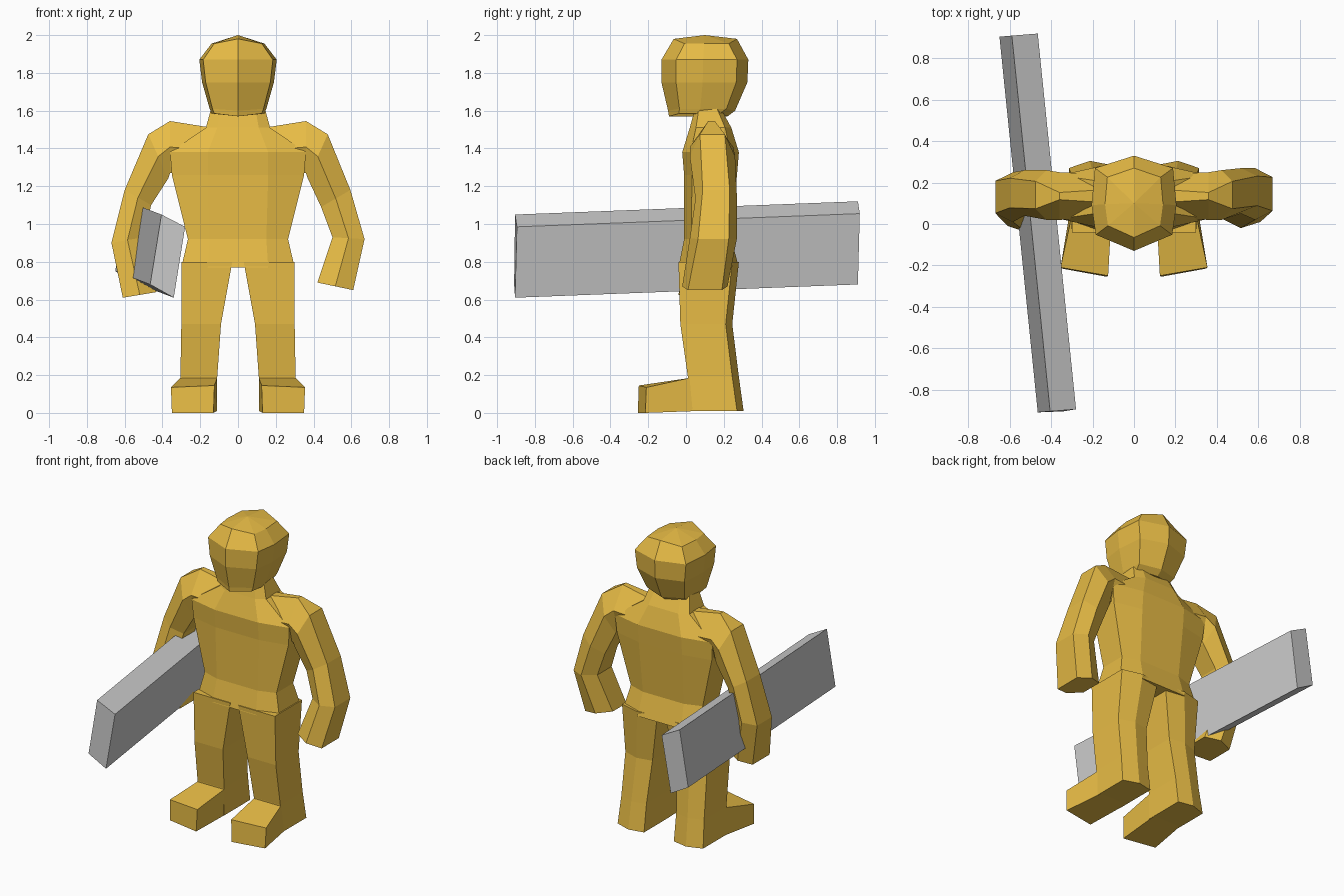
import bpy, bmesh
from mathutils import Vector

if "Cube" in bpy.data.objects:
    bpy.data.objects.remove(bpy.data.objects["Cube"])

gold = bpy.data.materials.new("gold")
gold.diffuse_color = (0.8, 0.5, 0.06, 1)
gold.use_nodes = True
gold.node_tree.nodes["Principled BSDF"].inputs["Base Color"].default_value = gold.diffuse_color


def loft(name, rings, mat=gold, tip=None):
    """Skin equal-sized rings of points, cap both ends (or close the last on a tip)."""
    bm = bmesh.new()
    vs = [[bm.verts.new(p) for p in r] for r in rings]
    n = len(vs[0])
    for a, b in zip(vs, vs[1:]):
        for i in range(n):
            j = (i + 1) % n
            bm.faces.new((a[i], a[j], b[j], b[i]))
    bm.faces.new(vs[0][::-1])
    if tip:
        t = bm.verts.new(tip)
        for i in range(n):
            bm.faces.new((vs[-1][i], vs[-1][(i + 1) % n], t))
    else:
        bm.faces.new(vs[-1])
    bmesh.ops.recalc_face_normals(bm, faces=bm.faces)
    me = bpy.data.meshes.new(name)
    bm.to_mesh(me)
    bm.free()
    ob = bpy.data.objects.new(name, me)
    bpy.context.collection.objects.link(ob)
    if mat:
        me.materials.append(mat)
    return ob


def mirror_ring(half):
    """Complete a half outline (front to back, x >= 0) across x = 0."""
    return half + [(-x, y, z) for x, y, z in reversed(half) if x > 0]


# torso and neck: z, half width, front panel half width, front y, back y
torso = []
for z, w, p, y0, y1 in [(0.77, 0.30, 0.16, -0.04, 0.28), (0.92, 0.265, 0.15, -0.01, 0.24),
                        (1.26, 0.35, 0.16, -0.01, 0.27), (1.38, 0.36, 0.16, -0.02, 0.28),
                        (1.51, 0.17, 0.11, 0.02, 0.24), (1.62, 0.14, 0.09, 0.05, 0.18)]:
    d = y1 - y0
    torso.append(mirror_ring([(p, y0, z), (w, y0 + 0.15 * d, z), (w, y1 - 0.15 * d, z), (p, y1, z)]))
loft("torso", torso)

# head: z, half width, front y, back y, height added on the centre line
head = []
for z, w, y0, y1, lift in [(1.585, 0.14, -0.09, 0.22, -0.015), (1.61, 0.15, -0.095, 0.26, -0.01),
                           (1.75, 0.19, -0.13, 0.325, 0), (1.87, 0.205, -0.13, 0.33, 0),
                           (1.955, 0.14, -0.065, 0.27, 0.025)]:
    d = y1 - y0
    head.append(mirror_ring([(0, y0, z + lift), (w * 0.9, y0 + 0.17 * d, z), (w, y0 + 0.48 * d, z),
                             (w * 0.92, y1 - 0.13 * d, z), (0, y1, z + lift)]))
loft("head", head, tip=(0, 0.1, 2.0))


# arms: outer x z, inner x z, front y, back y, flatness of the outer side
def arm(name, s, sections):
    rings = []
    for ox, oz, ix, iz, y0, y1, f in sections:
        m, h = (y0 + y1) / 2, (y1 - y0) / 2
        mx, mz = (ox + ix) / 2, (oz + iz) / 2
        rings.append([(s * ox, m - f * h, oz), (s * ox, m + f * h, oz), (s * mx, y1, mz),
                      (s * ix, m + 0.6 * h, iz), (s * ix, m - 0.6 * h, iz), (s * mx, y0, mz)])
    loft(name, rings)


shoulder = [(0.14, 1.51, 0.14, 1.27, 0.03, 0.24, 0.3), (0.36, 1.545, 0.36, 1.27, 0.02, 0.25, 0.15),
            (0.475, 1.475, 0.37, 1.24, 0.02, 0.26, 0.55)]
arm("left_arm", 1, shoulder + [(0.595, 1.18, 0.44, 1.09, 0.05, 0.27, 0.65),
                               (0.67, 0.92, 0.50, 0.93, 0.02, 0.27, 0.65),
                               (0.61, 0.65, 0.42, 0.69, -0.02, 0.22, 0.75)])
arm("right_arm", -1, shoulder + [(0.60, 1.18, 0.46, 1.10, 0.04, 0.26, 0.65),
                                 (0.67, 0.90, 0.50, 0.93, 0.01, 0.25, 0.65),
                                 (0.61, 0.61, 0.43, 0.64, -0.04, 0.20, 0.75)])

# legs: z, inner x, outer x, front y, back y; the back has a blunt middle ridge
for s, side in ((1, "left"), (-1, "right")):
    leg = []
    for z, a, b, y0, y1 in [(0.80, 0.03, 0.30, -0.04, 0.28), (0.47, 0.09, 0.30, -0.03, 0.245),
                            (0.19, 0.11, 0.305, 0.01, 0.28), (0.01, 0.11, 0.315, 0.01, 0.305)]:
        leg.append([(s * a, y0, z), (s * b, y0, z), (s * b, y1 - 0.035, z),
                    (s * (a + b) / 2, y1, z), (s * a, y1 - 0.02, z)])
    loft(side + "_leg", leg)
    # foot
    loft(side + "_foot", [
        [(s * 0.11, 0.06, 0.01), (s * 0.31, 0.06, 0.01), (s * 0.305, 0.02, 0.185), (s * 0.11, 0.02, 0.185)],
        [(s * 0.13, -0.255, 0), (s * 0.35, -0.215, 0), (s * 0.355, -0.21, 0.135), (s * 0.125, -0.25, 0.145)]])

# plank carried under the right arm
end = [Vector(p) for p in ((-0.405, -0.905, 1.05), (-0.28, -0.895, 0.985),
                           (-0.34, -0.905, 0.61), (-0.465, -0.91, 0.68))]
shift = Vector((-0.185, 1.815, 0.07))
loft("plank", [end, [p + shift for p in end]], None)
